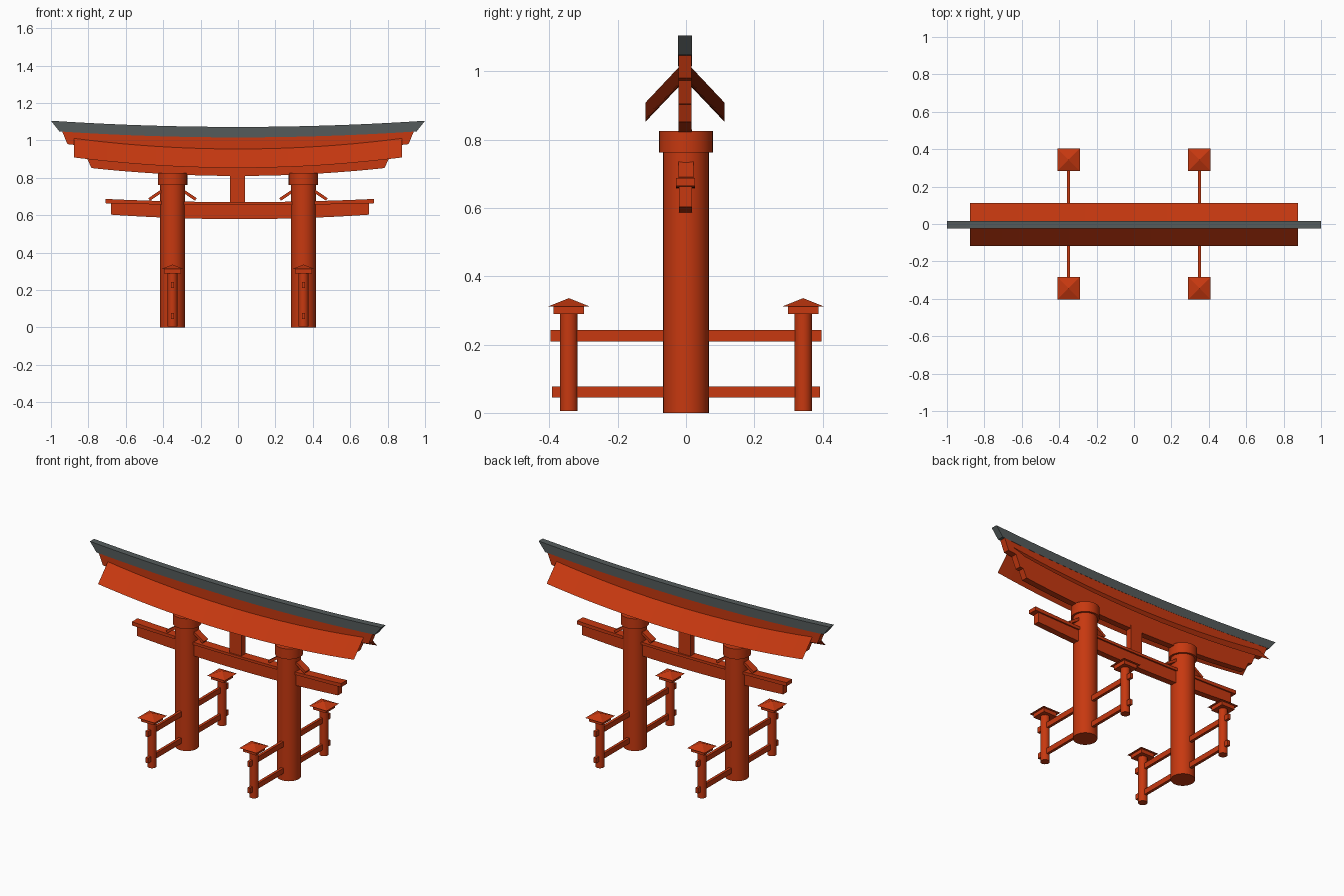
import bpy, bmesh, math
from mathutils import Matrix, Vector

if "Cube" in bpy.data.objects:
    bpy.data.objects.remove(bpy.data.objects["Cube"])


def material(name, color):
    m = bpy.data.materials.new(name)
    m.diffuse_color = color
    m.use_nodes = True
    m.node_tree.nodes["Principled BSDF"].inputs["Base Color"].default_value = m.diffuse_color
    return m


RED = material("vermilion", (0.57, 0.04, 0.005, 1))
GREY = material("slate", (0.09, 0.105, 0.105, 1))


def finish(name, bm, mat=RED, smooth=False):
    bmesh.ops.recalc_face_normals(bm, faces=bm.faces)
    me = bpy.data.meshes.new(name)
    bm.to_mesh(me)
    bm.free()
    me.materials.append(mat)
    ob = bpy.data.objects.new(name, me)
    bpy.context.collection.objects.link(ob)
    if smooth:
        bpy.ops.object.select_all(action='DESELECT')
        bpy.context.view_layer.objects.active = ob
        ob.select_set(True)
        bpy.ops.object.shade_smooth_by_angle(angle=math.radians(35))
    return ob


def box(name, center, size, tilt=0):
    bm = bmesh.new()
    m = (Matrix.Translation(center) @ Matrix.Rotation(tilt, 4, 'Y')
         @ Matrix.Diagonal((*size, 1)))
    bmesh.ops.create_cube(bm, size=1, matrix=m)
    return finish(name, bm)


def cylinder(name, x, y, z0, z1, r, sides):
    bm = bmesh.new()
    bmesh.ops.create_cone(bm, cap_ends=True, segments=sides, radius1=r, radius2=r,
                          depth=z1 - z0, matrix=Matrix.Translation((x, y, (z0 + z1) / 2)))
    return finish(name, bm, smooth=True)


def sweep(name, corners, x_off=0, closed=True, mat=RED, n=20):
    """Upward-bowed beam; each corner is (half length, y, z at middle, z at end)."""
    bm = bmesh.new()
    rings = []
    for i in range(n + 1):
        t = 2 * i / n - 1
        rings.append([bm.verts.new((x_off + t * h, y, zm + (ze - zm) * t * t))
                      for h, y, zm, ze in corners])
    k = len(corners)
    for a, b in zip(rings, rings[1:]):
        for j in range(k if closed else k - 1):
            bm.faces.new((a[j], a[(j + 1) % k], b[(j + 1) % k], b[j]))
    if closed:
        bm.faces.new(rings[0])
        bm.faces.new(rings[-1])
    return finish(name, bm, mat)


def beam(name, top, bottom, w, y=0, x_off=0, mat=RED):
    (ht, tm, te), (hb, bm_, be) = top, bottom
    return sweep(name, [(ht, y - w, tm, te), (ht, y + w, tm, te),
                        (hb, y + w, bm_, be), (hb, y - w, bm_, be)], x_off, mat=mat)


# Stacked, bowed roof beams
RY = -0.003
beam("roof_ridge", (1.0, 1.072, 1.105), (0.955, 1.016, 1.048), 0.02, RY, mat=GREY)
beam("upper_lintel", (0.94, 1.016, 1.048), (0.912, 0.925, 0.98), 0.019, RY)
beam("middle_lintel", (0.86, 0.925, 0.978), (0.83, 0.865, 0.905), 0.019, RY)
beam("lower_lintel", (0.808, 0.865, 0.905), (0.783, 0.81, 0.852), 0.019, RY)

# Sloping eave boards
for s, side in ((-1, "front"), (1, "back")):
    sweep(side + "_eave", [(0.878, RY + s * 0.018, 0.955, 1.012),
                           (0.878, RY + s * 0.115, 0.853, 0.909)], closed=False)

# Tie beam with its cap board and centre strut
beam("tie_beam", (0.69, 0.66, 0.667), (0.69, 0.579, 0.603), 0.019, -0.001, 0.01)
beam("tie_beam_cap", (0.718, 0.67, 0.687), (0.718, 0.654, 0.664), 0.028, -0.001, 0.01)
box("centre_strut", (-0.003, -0.001, 0.745), (0.082, 0.038, 0.17))

for sx in (-1, 1):
    x = sx * 0.35
    # Main pillar and collar
    cylinder("pillar", x, 0, 0, 0.80, 0.067, 32)
    cylinder("pillar_collar", x, 0, 0.762, 0.826, 0.079, 32)

    # Small diagonal braces either side of the pillar
    for s in (-1, 1):
        a, b = Vector((x + s * 0.125, 0, 0.684)), Vector((x + s * 0.05, 0, 0.735))
        d = b - a
        box("brace", (a + b) / 2, (d.length, 0.044, 0.016), -math.atan2(d.z, d.x))

    # Rails running through pillar and side posts
    for z, half in ((0.226, 0.397), (0.061, 0.393)):
        box("rail", (x, 0, z), (0.017, 2 * half, 0.033))

    # Side posts with square caps
    for sy in (-1, 1):
        y = sy * 0.343
        cylinder("side_post", x, y, 0.005, 0.295, 0.026, 20)
        box("post_block", (x, y, 0.301), (0.09, 0.09, 0.024))
        bm = bmesh.new()
        bmesh.ops.create_cone(bm, cap_ends=True, segments=4, radius1=0.06 * math.sqrt(2),
                              radius2=0, depth=0.024,
                              matrix=Matrix.Translation((x, y, 0.324))
                              @ Matrix.Rotation(math.pi / 4, 4, 'Z'))
        bmesh.ops.remove_doubles(bm, verts=bm.verts, dist=1e-5)
        finish("post_roof", bm)
